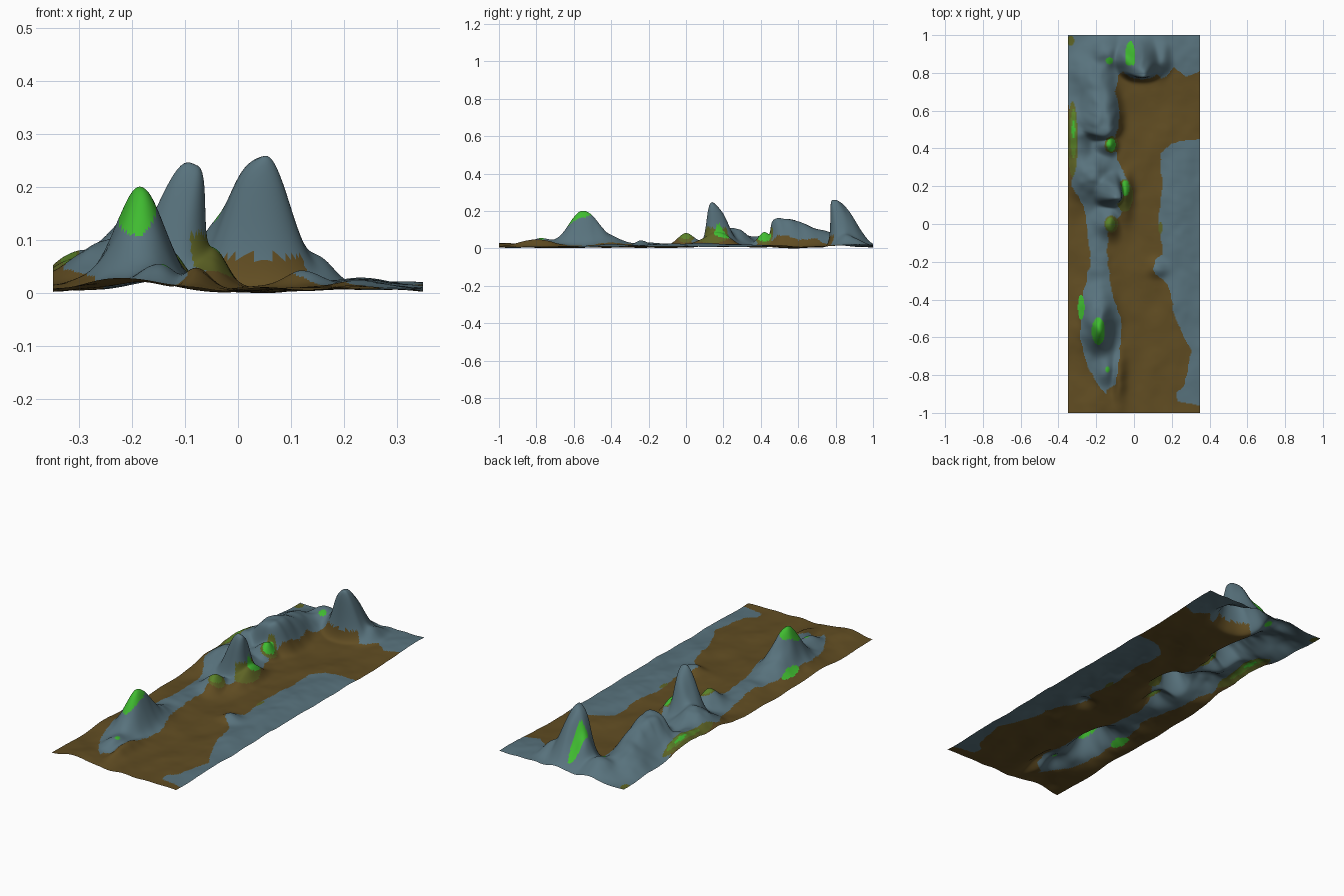
import bpy, bmesh, math
from mathutils import Vector, noise

cube = bpy.data.objects.get("Cube")
if cube:
    bpy.data.objects.remove(cube)

HALF_WIDTH = 0.35


def make_material(name, colour):
    material = bpy.data.materials.new(name)
    material.use_nodes = True
    material.diffuse_color = (*colour, 1)
    shader = material.node_tree.nodes["Principled BSDF"]
    shader.inputs["Base Color"].default_value = (*colour, 1)
    shader.inputs["Roughness"].default_value = 0.9
    return material


materials = [
    make_material("brown earth", (0.118, 0.073, 0.016)),
    make_material("slate rock", (0.098, 0.17, 0.205)),
    make_material("bright grass", (0.051, 0.5, 0.03)),
    make_material("olive moss", (0.11, 0.125, 0.018)),
    make_material("lime moss", (0.1, 0.22, 0.021)),
]
EARTH, ROCK, GRASS, MOSS, LIME = range(len(materials))

# Main peaks: bluntness, x, y, height, spread left, right, front, back, lean x, lean y
peaks = [
    (1.1, -.178, -.55, .18, .052, .042, .08, .08, 0, 0),
    (1.3, -.115, .16, .232, .055, .034, .038, .062, .035, -.02),
    (1.5, -.165, .54, .152, .085, .06, .06, .15, .01, -.045),
    (1.2, .043, .82, .257, .06, .054, .03, .085, 0, -.035),
]

# Lower hills, shoulders and mounds: x, y, height, spread left, right, front, back
hills = [
    (-.18, -.5, .088, .07, .055, .14, .12),
    (-.15, -.77, .045, .04, .03, .06, .08),
    (-.08, -.8, .038, .025, .025, .1, .09),
    (-.2, -.97, .025, .07, .06, .08, .1),
    (-.19, -.2, .025, .06, .05, .1, .15),
    (.12, -.24, .032, .03, .05, .03, .04),
    (-.13, 0, .075, .05, .03, .05, .06),
    (-.05, .18, .085, .05, .028, .09, .06),
    (-.23, .25, .1, .08, .08, .08, .08),
    (-.13, .42, .075, .06, .025, .04, .05),
    (-.3, .48, .07, .055, .06, .16, .12),
    (-.21, .76, .08, .08, .07, .1, .09),
    (-.14, .91, .07, .06, .05, .07, .05),
    (-.04, .87, .125, .04, .04, .04, .06),
    (.145, .86, .068, .04, .035, .045, .07),
    (.23, .1, .02, .08, .07, .5, .3),
    (.28, .92, .018, .1, .1, .12, .1),
]


def bump(x, y, power, cx, cy, height, left, right, front, back):
    """A rounded mound; a higher power gives a blunter top."""
    dx, dy = x - cx, y - cy
    u = dx / (left if dx < 0 else right)
    v = dy / (front if dy < 0 else back)
    return height * math.exp(-((u * u + v * v) / 2) ** power)


def shaped_point(x, y):
    """Blend all bumps, leaning the tall peaks sideways near their tops."""
    total = shift_x = shift_y = 0
    for *shape, lean_x, lean_y in peaks:
        h = bump(x, y, *shape)
        weight = (h / shape[3]) ** 1.5
        shift_x += lean_x * weight
        shift_y += lean_y * weight
        total += h ** 2.5
    for shape in hills:
        total += bump(x, y, 1, *shape) ** 2.5
    rough = noise.noise(Vector((x * 9, y * 6, 3)))
    z = total ** 0.4 + 0.01 + 0.009 * rough
    z *= 1 + 0.1 * noise.noise(Vector((x * 18, y * 18, 7)))
    return x + shift_x, y + shift_y, z


# Rock outlines, as pairs of position along the strip and edge position
ridge_left = [(-.9, -.15), (-.85, -.19), (-.75, -.25), (-.6, -.285), (-.4, -.275),
              (-.2, -.23), (0, -.25), (.1, -.27), (.2, -.33), (.45, -.31), (.6, -.34), (.7, -.36)]
ridge_right = [(-.88, -.15), (-.85, -.1), (-.7, -.075), (-.5, -.07), (-.35, -.12), (-.2, -.14),
               (-.05, -.14), (.08, -.05), (.12, -.015), (.2, -.02), (.3, -.07), (.42, -.11),
               (.5, -.085), (.6, -.075), (.7, -.1), (.8, -.08)]
bank_left = [(-.96, .35), (-.94, .23), (-.9, .22), (-.85, .27), (-.67, .3), (-.5, .22),
             (-.32, .18), (-.28, .13), (-.24, .095), (-.19, .11), (-.16, .15), (0, .13),
             (.2, .15), (.37, .14), (.42, .19), (.44, .24), (.45, .36)]
back_front = [(-.35, .72), (-.1, .78), (-.03, .82), (.03, .82), (.1, .82), (.14, .77),
              (.17, .78), (.21, .83), (.28, .78), (.35, .81)]

# Plant patches: x, y, half width, half length
grass_patches = [(-.189, -.567, .035, .072), (-.28, -.44, .018, .065), (-.045, .19, .02, .042),
                 (-.02, .89, .026, .08), (-.13, .865, .018, .018), (-.12, .42, .024, .035),
                 (-.32, .5, .008, .05), (-.14, -.77, .01, .018)]
lime_patches = [(-.125, 0, .025, .035), (-.32, .48, .016, .13)]
moss_patches = [(-.325, .45, .026, .2), (-.335, .97, .02, .025), (-.12, 0, .035, .045),
                (-.05, .15, .045, .085), (-.12, .42, .035, .045), (.14, -.02, .01, .03)]


def edge_at(points, t):
    if t <= points[0][0]:
        return points[0][1]
    for (a, p), (b, q) in zip(points, points[1:]):
        if t <= b:
            return p + (q - p) * (t - a) / (b - a)
    return points[-1][1]


def inside(patches, x, y):
    return any(((x - cx) / rx) ** 2 + ((y - cy) / ry) ** 2 < 1 for cx, cy, rx, ry in patches)


def ground_type(x, y, z):
    # Low plants stay off the overhanging tops, only the end peaks carry grass high up
    if (z < 0.13 or y < 0 or y > 0.84) and inside(grass_patches, x, y):
        return GRASS
    if inside(lime_patches, x, y):
        return LIME
    if z < 0.11 and inside(moss_patches, x, y):
        return MOSS
    x += 0.008 * noise.noise(Vector((x * 25, y * 25, 1)))
    on_ridge = y > ridge_left[0][0] and edge_at(ridge_left, y) < x < edge_at(ridge_right, y)
    on_bank = bank_left[0][0] < y < bank_left[-1][0] and x > edge_at(bank_left, y)
    on_back = y > edge_at(back_front, x)
    return ROCK if on_ridge or on_bank or on_back or z > 0.07 else EARTH


# Terrain sheet: a fine grid raised into hills
bm = bmesh.new()
bmesh.ops.create_grid(bm, x_segments=140, y_segments=400, size=1)
for vert in bm.verts:
    vert.co = shaped_point(vert.co.x * HALF_WIDTH, vert.co.y)
    vert.co.x = max(-HALF_WIDTH, min(HALF_WIDTH, vert.co.x))
    vert.co.y = max(-1, min(1, vert.co.y))
lowest = min(vert.co.z for vert in bm.verts)
for vert in bm.verts:
    vert.co.z -= lowest

# Colour by position on the sheet
for face in bm.faces:
    face.material_index = ground_type(*face.calc_center_median())
    face.smooth = True

mesh = bpy.data.meshes.new("terrain_strip")
bm.to_mesh(mesh)
bm.free()
for material in materials:
    mesh.materials.append(material)
terrain = bpy.data.objects.new("terrain_strip", mesh)
bpy.context.collection.objects.link(terrain)
